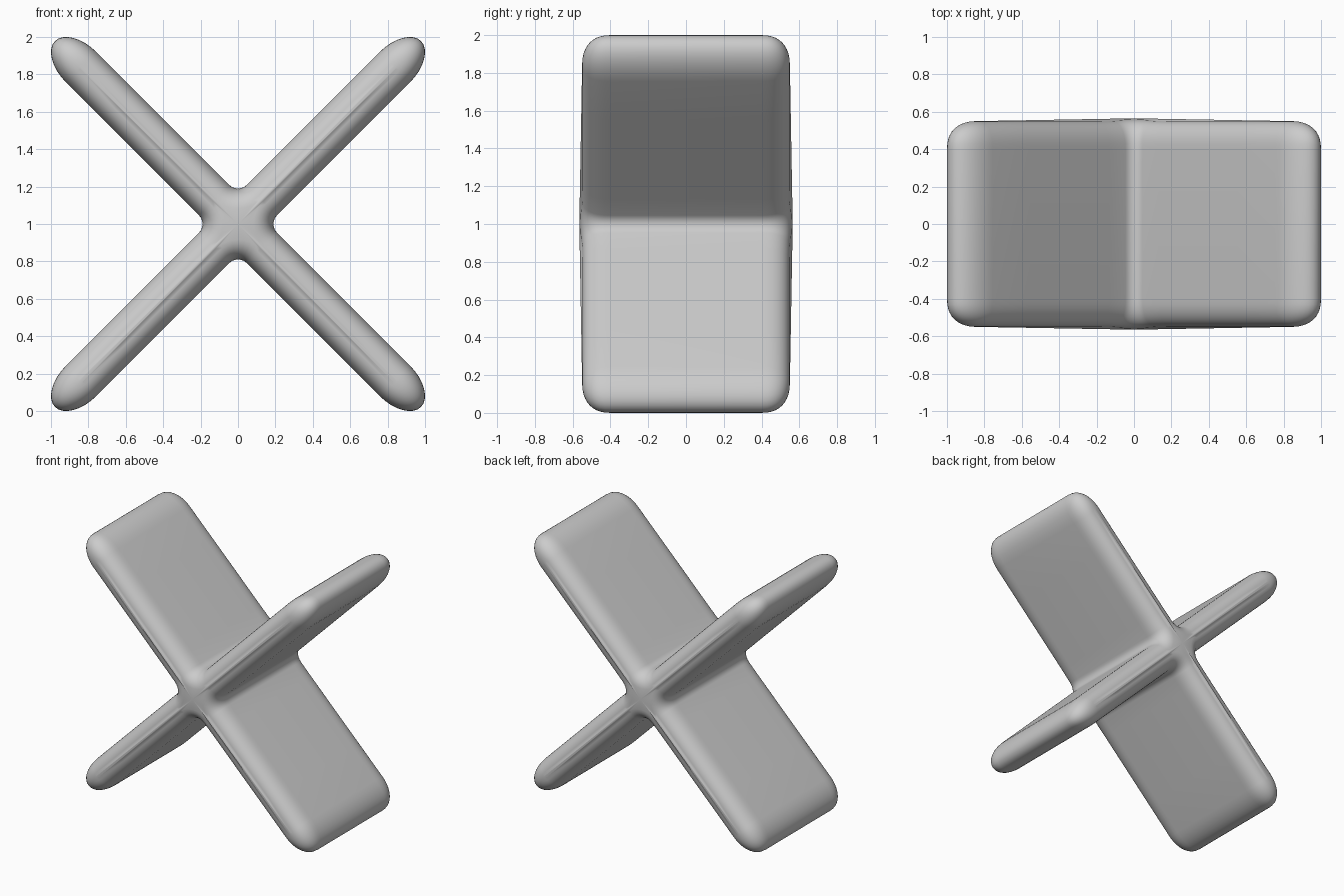
import bpy, bmesh
from math import sin, cos, pi, exp, hypot, sqrt

cube = bpy.data.objects.get("Cube")
if cube:
    bpy.data.objects.remove(cube, do_unlink=True)

HALF_THICK = 0.115    # half thickness of each panel
FILLET = 0.065        # inner corner radius
TIP_LEN = 0.2         # length of the tapered rounded tip
TIP_START = sqrt(2) - hypot(TIP_LEN, HALF_THICK)
HALF_DEPTH = 0.55
EDGE = 0.15           # depth of the rounded front and back edges
STEPS = 10


def outline(f):
    """Cross outline, thinned by the factor f, as (x, z) points."""
    t, a = HALF_THICK * f, TIP_LEN * f
    s = HALF_THICK + FILLET
    r = s - t
    arm = [(u, -t) for u in (0.3, 0.6, 0.9)]
    for i in range(17):
        ang = -pi / 2 + pi * i / 16
        arm.append((TIP_START + a * cos(ang), t * sin(ang)))
    arm += [(u, t) for u in (0.9, 0.6, 0.3)]
    for i in range(9):
        ang = pi / 2 * (1 - i / 8)
        arm.append((s - r * cos(ang), s - r * sin(ang)))
    points = []
    for k in range(4):
        c, n = cos(pi / 4 + k * pi / 2), sin(pi / 4 + k * pi / 2)
        points += [(u * c - v * n, u * n + v * c) for u, v in arm]
    return points


def place(bm, x, y, z):
    """Add a vertex, with a slight swell where the panels cross."""
    swell = 0.015 * exp(-(hypot(x, z) / 0.13) ** 2) * y / HALF_DEPTH
    return bm.verts.new((x, y + swell, z + 1))


# Layers from front to back: (depth, thickness factor)
half = []
for i in range(STEPS + 1):
    ang = pi / 2 * 0.97 * i / STEPS
    half.append((HALF_DEPTH - EDGE + EDGE * sin(ang) ** 0.85, cos(ang) ** 0.85))
layers = [(-y, f) for y, f in reversed(half)] + half

# Crossed panels
bm = bmesh.new()
rings = [[place(bm, x, y, z) for x, z in outline(f)] for y, f in layers]
count = len(rings[0])
for r0, r1 in zip(rings, rings[1:]):
    for i in range(count):
        j = (i + 1) % count
        bm.faces.new((r0[i], r0[j], r1[j], r1[i]))
for ring, y in ((rings[0], -HALF_DEPTH), (rings[-1], HALF_DEPTH)):
    centre = place(bm, 0, y, 0)
    for i in range(count):
        bm.faces.new((ring[i], ring[(i + 1) % count], centre))
bmesh.ops.recalc_face_normals(bm, faces=bm.faces)
mesh = bpy.data.meshes.new("crossed_panels")
bm.to_mesh(mesh)
bm.free()
panels = bpy.data.objects.new("crossed_panels", mesh)
bpy.context.collection.objects.link(panels)

# Plain grey finish
grey = bpy.data.materials.new("light_grey")
grey.use_nodes = True
colour = (0.6, 0.6, 0.6, 1)
grey.diffuse_color = colour
for node in grey.node_tree.nodes:
    if node.type == "BSDF_PRINCIPLED":
        node.inputs["Base Color"].default_value = colour
mesh.materials.append(grey)

bpy.ops.object.select_all(action="DESELECT")
panels.select_set(True)
bpy.context.view_layer.objects.active = panels
bpy.ops.object.shade_smooth_by_angle(angle=pi / 3)
